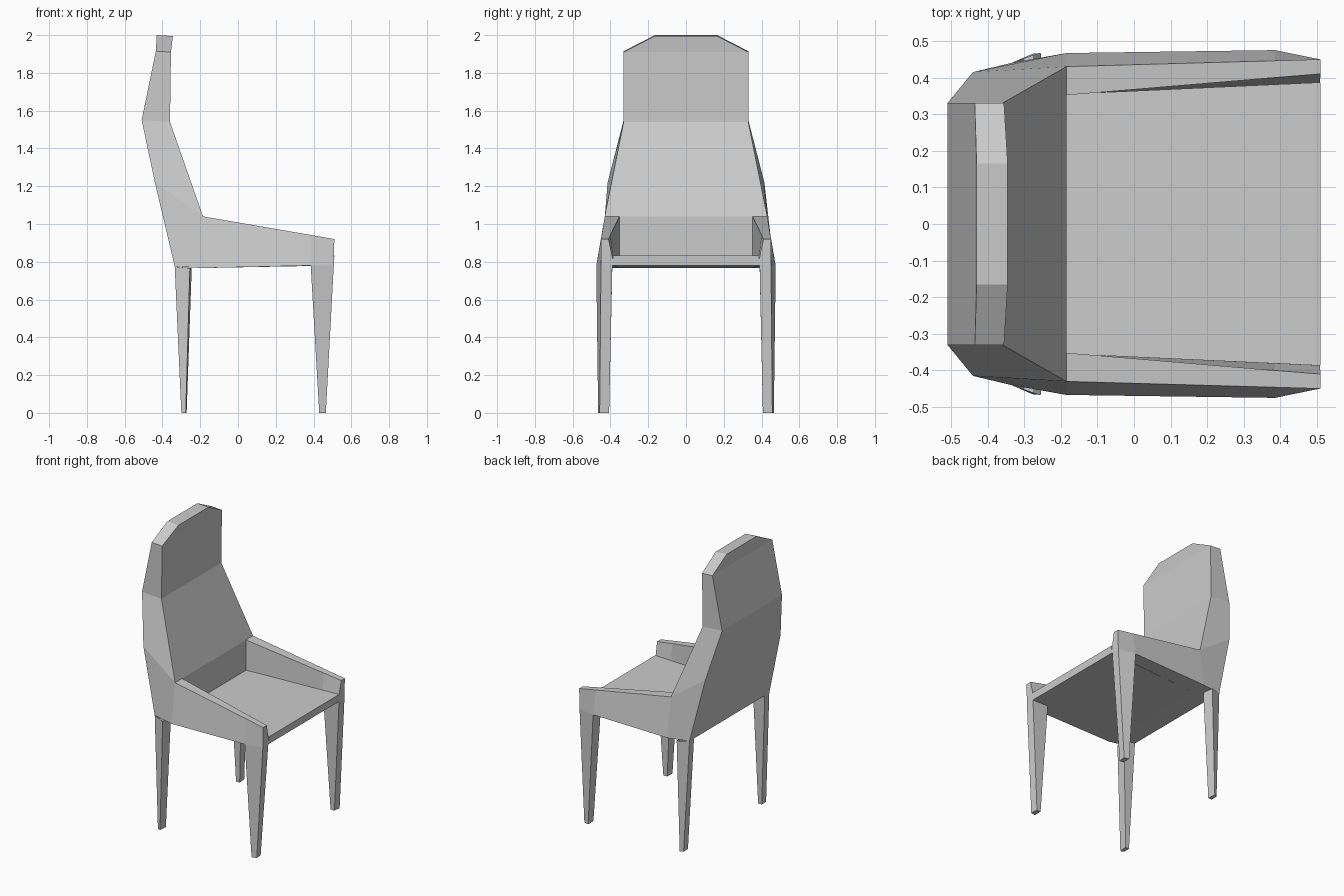
import bpy, bmesh


def loft(name, rings, cap_start=True, cap_end=True, mirror=False):
    """Skin matching rings of points, optionally mirrored across y = 0."""
    bm = bmesh.new()
    loops = [[bm.verts.new(p) for p in ring] for ring in rings]
    n = len(loops[0])
    for a, b in zip(loops, loops[1:]):
        for i in range(n):
            j = (i + 1) % n
            bm.faces.new((a[i], a[j], b[j], b[i]))
    if cap_start:
        bm.faces.new(loops[0])
    if cap_end:
        bm.faces.new(loops[-1])
    bmesh.ops.recalc_face_normals(bm, faces=bm.faces[:])
    mesh = bpy.data.meshes.new(name)
    bm.to_mesh(mesh)
    bm.free()
    obj = bpy.data.objects.new(name, mesh)
    bpy.context.collection.objects.link(obj)
    if mirror:
        mod = obj.modifiers.new("mirror", 'MIRROR')
        mod.use_axis = (False, True, False)
        mod.use_mirror_merge = False
    return obj


def back_ring(xb, yb, zb, xf, yf, zf):
    return [(xb, -yb, zb), (xf, -yf, zf), (xf, yf, zf), (xb, yb, zb)]


# Backrest, running down behind the seat
loft("backrest", [back_ring(*r) for r in (
    (-0.335, 0.44, 0.775, -0.185, 0.467, 0.767),
    (-0.44, 0.415, 1.22, -0.185, 0.43, 1.04),
    (-0.51, 0.33, 1.55, -0.36, 0.33, 1.54),
    (-0.435, 0.33, 1.915, -0.355, 0.33, 1.91),
    (-0.43, 0.165, 2.0, -0.345, 0.165, 1.995),
)])

# Seat slab between the side rails
loft("seat", [
    [(-0.185, -0.355, 0.767), (-0.185, 0.355, 0.767),
     (-0.185, 0.355, 0.828), (-0.185, -0.355, 0.828)],
    [(0.507, -0.387, 0.78), (0.507, 0.387, 0.78),
     (0.51, 0.387, 0.832), (0.51, -0.387, 0.832)],
], cap_start=False)

# Low armrests: inner top, outer top, outer bottom, inner bottom
loft("armrest", [
    [(-0.185, 0.352, 1.04), (-0.185, 0.43, 1.04),
     (-0.185, 0.467, 0.767), (-0.185, 0.352, 0.767)],
    [(0.385, 0.40, 0.942), (0.385, 0.446, 0.942),
     (0.385, 0.475, 0.78), (0.385, 0.38, 0.78)],
    [(0.51, 0.41, 0.92), (0.51, 0.45, 0.92),
     (0.507, 0.45, 0.78), (0.507, 0.38, 0.78)],
], cap_start=False, mirror=True)

# Tapered front legs
loft("front_leg", [
    [(0.385, 0.475, 0.78), (0.507, 0.45, 0.78),
     (0.507, 0.39, 0.78), (0.385, 0.39, 0.78)],
    [(0.43, 0.465, 0), (0.465, 0.457, 0),
     (0.46, 0.407, 0), (0.43, 0.407, 0)],
], cap_start=False, mirror=True)

# Tapered back legs
loft("back_leg", [
    [(-0.335, 0.44, 0.775), (-0.255, 0.467, 0.767),
     (-0.245, 0.39, 0.767), (-0.335, 0.39, 0.775)],
    [(-0.30, 0.455, 0), (-0.277, 0.465, 0),
     (-0.272, 0.407, 0), (-0.30, 0.407, 0)],
], cap_start=False, mirror=True)
